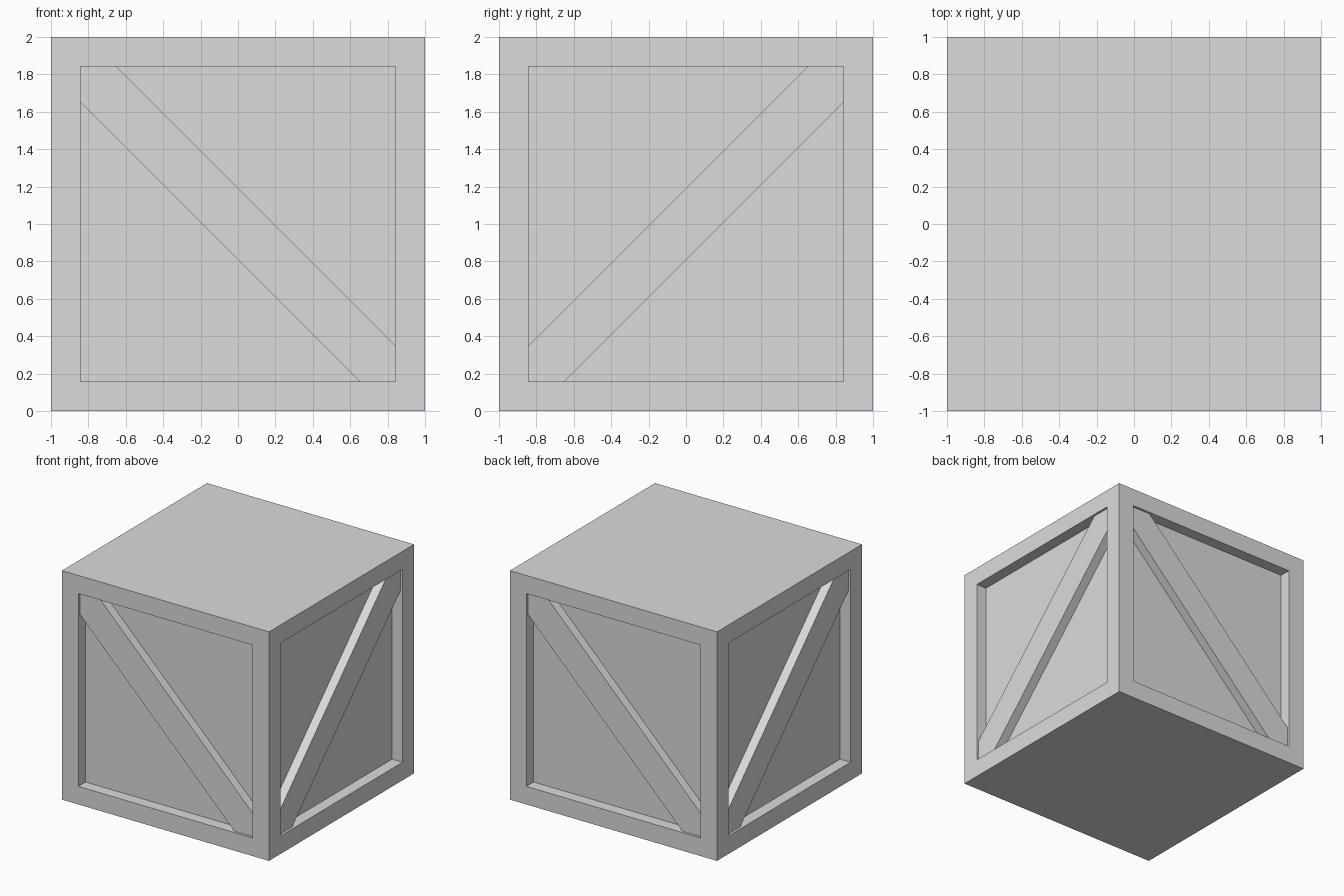
import bpy
import bmesh
from math import radians
from mathutils import Matrix, Vector

cube = bpy.data.objects.get("Cube")
if cube:
    bpy.data.objects.remove(cube, do_unlink=True)

BORDER = 0.158        # width of the frame around each panel
RECESS = 0.10         # how deep the panels sit
BRACE_SETBACK = 0.02  # brace face behind the frame face
BRACE_CUT = 0.19      # brace edge distance from the corner along each side
COLOUR = (0.71, 0.71, 0.71, 1)

grey = bpy.data.materials.new("plain_grey")
grey.use_nodes = True
grey.diffuse_color = COLOUR
grey.node_tree.nodes["Principled BSDF"].inputs["Base Color"].default_value = COLOUR


def finish(name, bm):
    bmesh.ops.recalc_face_normals(bm, faces=bm.faces)
    mesh = bpy.data.meshes.new(name)
    bm.to_mesh(mesh)
    bm.free()
    mesh.materials.append(grey)
    obj = bpy.data.objects.new(name, mesh)
    bpy.context.collection.objects.link(obj)


# Crate body: a cube with a framed, straight-walled recess on each upright side
bm = bmesh.new()
bmesh.ops.create_cube(bm, size=2, matrix=Matrix.Translation((0, 0, 1)))
bm.normal_update()
sides = [f for f in bm.faces if abs(f.normal.z) < 0.5]
for face in sides:
    inward = -face.normal.copy()
    bmesh.ops.inset_region(bm, faces=[face], thickness=BORDER, use_even_offset=True)
    panel = bmesh.ops.extrude_discrete_faces(bm, faces=[face])["faces"][0]
    bmesh.ops.translate(bm, verts=panel.verts[:], vec=inward * RECESS)
finish("crate_body", bm)


def diagonal_brace(name, turn, rising):
    """Corner-to-corner board on one side, its ends cut to fit the frame."""
    h = 1 - BORDER
    c = h - BRACE_CUT
    outline = [(-h, h), (-c, h), (h, -c), (h, -h), (c, -h), (-h, c)]
    flip = -1 if rising else 1
    bm = bmesh.new()
    verts = [bm.verts.new((x * flip, BRACE_SETBACK - 1, z + 1)) for x, z in outline]
    board = bm.faces.new(verts)
    result = bmesh.ops.extrude_face_region(bm, geom=[board], use_keep_orig=True)
    back = [v for v in result["geom"] if isinstance(v, bmesh.types.BMVert)]
    bmesh.ops.translate(bm, verts=back, vec=Vector((0, RECESS - BRACE_SETBACK, 0)))
    bm.transform(Matrix.Rotation(radians(turn), 4, "Z"))
    finish(name, bm)


# Braces: falling on front and back, rising on the other two sides
for i, side in enumerate(("front", "left", "back", "right")):
    diagonal_brace(side + "_brace", 90 * i, rising=i % 2 == 1)
